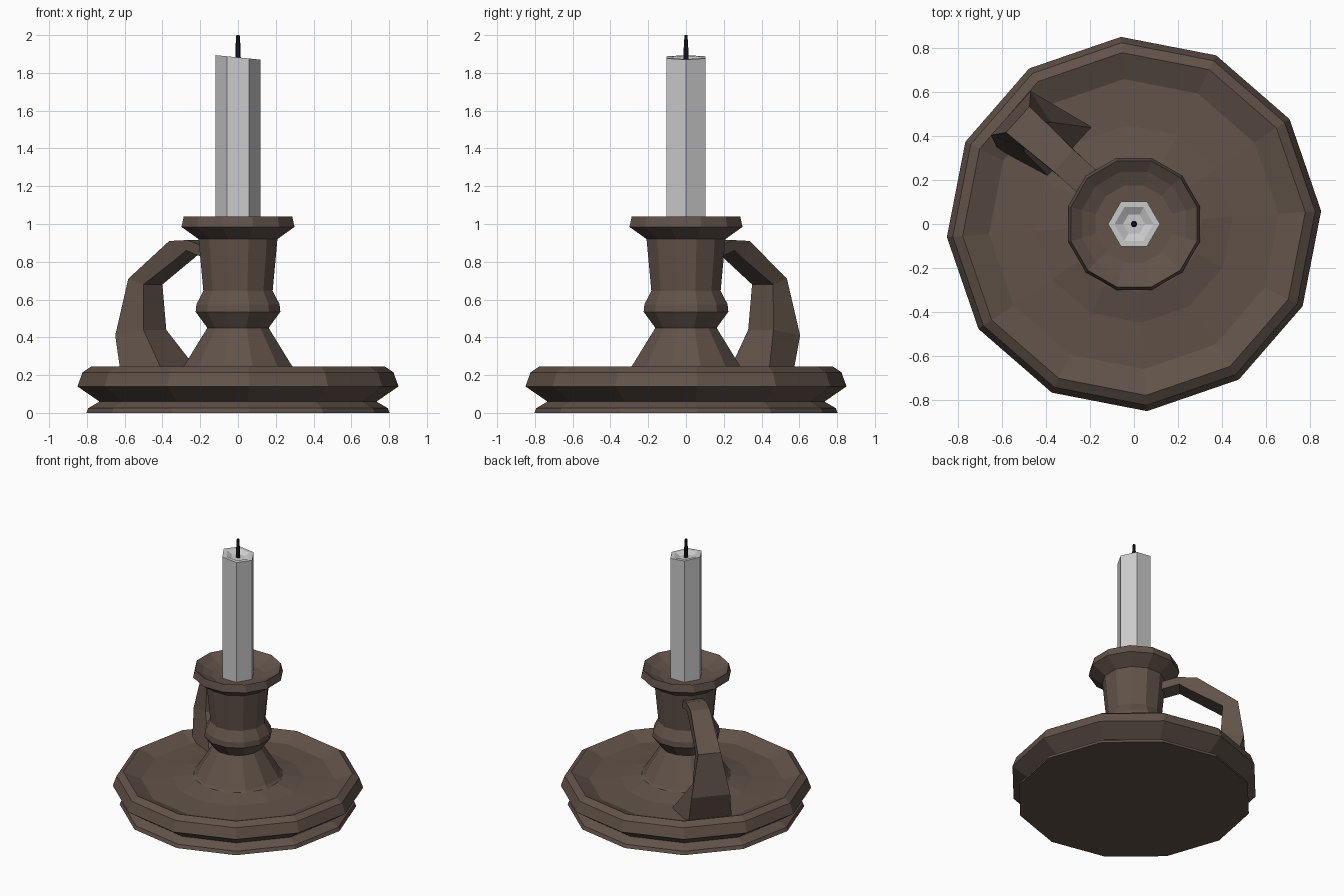
import bpy, bmesh, math
from mathutils import Vector

if "Cube" in bpy.data.objects:
    bpy.data.objects.remove(bpy.data.objects["Cube"])


def material(name, rgb):
    m = bpy.data.materials.new(name)
    m.diffuse_color = (*rgb, 1)
    m.use_nodes = True
    m.node_tree.nodes["Principled BSDF"].inputs["Base Color"].default_value = m.diffuse_color
    return m


def finish(name, bm, mat=None):
    bmesh.ops.recalc_face_normals(bm, faces=bm.faces)
    me = bpy.data.meshes.new(name)
    bm.to_mesh(me)
    bm.free()
    ob = bpy.data.objects.new(name, me)
    bpy.context.collection.objects.link(ob)
    if mat:
        me.materials.append(mat)
    return ob


def loft(bm, rings):
    """Bridge equal-length rings of points and cap both ends."""
    vs = [[bm.verts.new(p) for p in ring] for ring in rings]
    n = len(vs[0])
    for a, b in zip(vs, vs[1:]):
        for i in range(n):
            j = (i + 1) % n
            bm.faces.new((a[i], a[j], b[j], b[i]))
    bm.faces.new(vs[0])
    bm.faces.new(vs[-1])


def lathe(name, profile, sides, phase, mat=None, tilt=0):
    """Spin an (r, z) profile; rings above z = 1.5 slope by tilt along x."""
    bm = bmesh.new()
    rings = []
    for r, z in profile:
        ring = []
        for i in range(sides):
            a = math.radians(phase) + math.tau * i / sides
            x, y = r * math.cos(a), r * math.sin(a)
            ring.append((x, y, z + (tilt * x if z > 1.5 else 0)))
        rings.append(ring)
    loft(bm, rings)
    return finish(name, bm, mat)


bronze = material("dark_bronze", (0.12, 0.085, 0.066))
black = material("wick_black", (0.01, 0.01, 0.01))

# Dish with grooved edge, raised rim and shallow floor
lathe("dish", [(0.805, 0), (0.795, 0.025), (0.735, 0.06), (0.852, 0.14),
               (0.825, 0.215), (0.78, 0.245), (0.66, 0.195), (0.45, 0.205),
               (0.31, 0.235), (0.1, 0.24)], 12, 4, bronze)

# Stem: flared foot, knob, socket and cupped collar
lathe("stem", [(0.32, 0.225), (0.295, 0.25), (0.168, 0.45), (0.232, 0.535),
               (0.228, 0.575), (0.19, 0.645), (0.216, 0.92), (0.31, 0.985),
               (0.297, 1.04), (0.245, 1.005), (0.18, 0.98), (0.06, 0.975)],
      12, 15, bronze)

# Candle with a slightly slanted, hollowed top
lathe("candle", [(0.118, 0.95), (0.118, 1.882), (0.088, 1.882), (0.05, 1.862)],
      6, 0, tilt=-0.1)

# Wick
lathe("wick", [(0.015, 1.85), (0.014, 1.93), (0.009, 2.0)], 6, 0, black)

# Handle: rows of outer (r, z, -width, +width) and inner (r, z, -width, +width)
sections = [
    ((0.18, 0.88, 0.067, 0.067), (0.18, 0.82, 0.067, 0.067)),
    ((0.30, 0.915, 0.067, 0.067), (0.31, 0.86, 0.067, 0.067)),
    ((0.43, 0.91, 0.067, 0.067), (0.38, 0.815, 0.067, 0.067)),
    ((0.71, 0.71, 0.08, 0.08), (0.606, 0.68, 0.075, 0.075)),
    ((0.753, 0.41, 0.135, 0.135), (0.592, 0.44, 0.09, 0.09)),
    ((0.69, 0.20, 0.16, 0.14), (0.43, 0.19, 0.10, 0.20)),
]
ang = math.radians(138)
d = Vector((math.cos(ang), math.sin(ang), 0))
t = Vector((-d.y, d.x, 0))  # points to the (-x, -y) side
rings = []
for (ro, zo, om, op), (ri, zi, im, ip) in sections:
    up = Vector((0, 0, 1))
    rings.append([d * ro + t * om + up * zo, d * ro - t * op + up * zo,
                  d * ri - t * ip + up * zi, d * ri + t * im + up * zi])
bm = bmesh.new()
loft(bm, rings)
finish("handle", bm, bronze)
